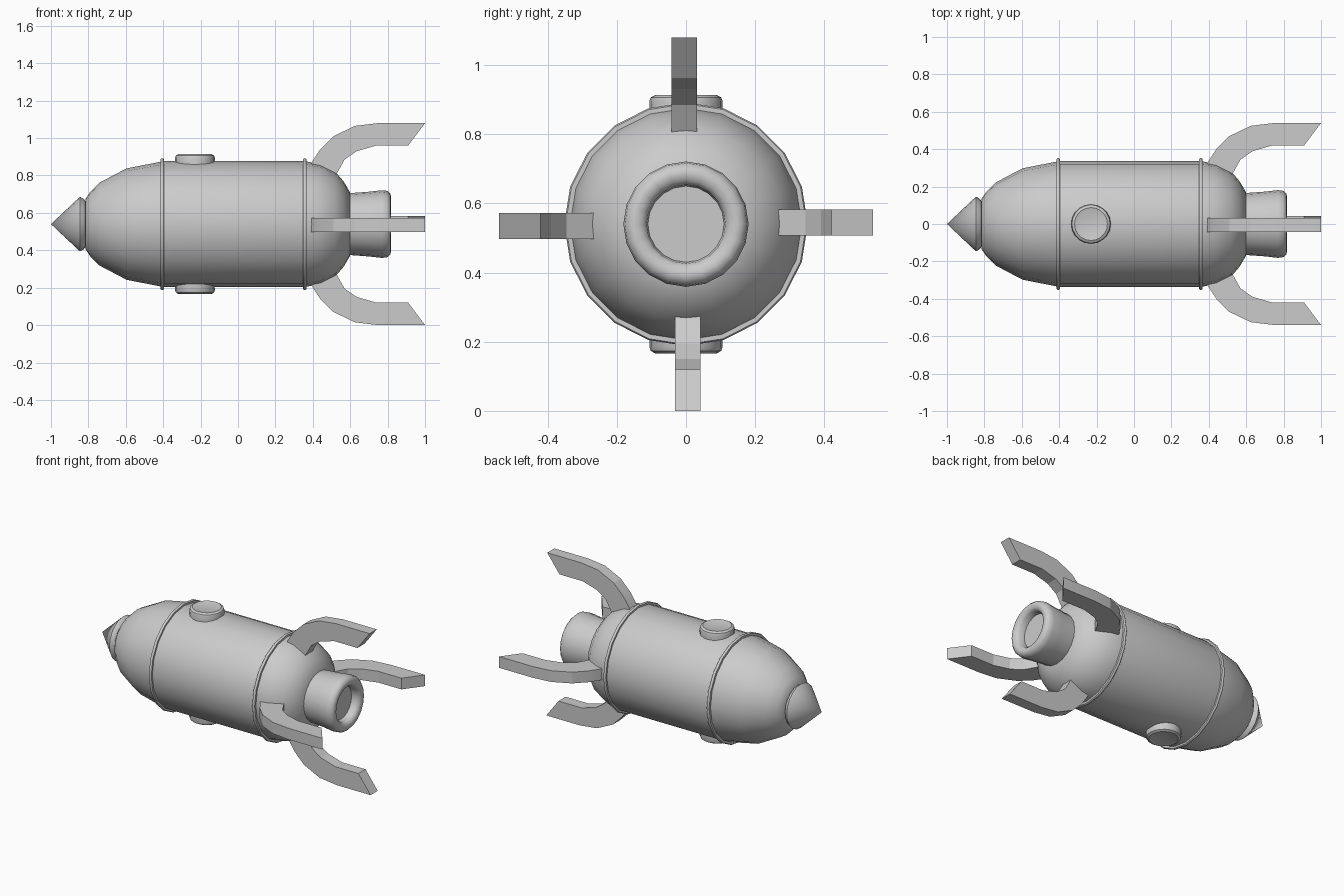
import bpy, bmesh
from math import cos, sin, pi, radians
from mathutils import Matrix, Vector

if "Cube" in bpy.data.objects:
    bpy.data.objects.remove(bpy.data.objects["Cube"])

AXIS_Z = 0.54
SIDES = 20


def finish(name, bm, angle=40):
    bmesh.ops.remove_doubles(bm, verts=bm.verts[:], dist=1e-5)
    bmesh.ops.recalc_face_normals(bm, faces=bm.faces[:])
    me = bpy.data.meshes.new(name)
    bm.to_mesh(me)
    bm.free()
    ob = bpy.data.objects.new(name, me)
    bpy.context.collection.objects.link(ob)
    bpy.ops.object.select_all(action='DESELECT')
    ob.select_set(True)
    bpy.context.view_layer.objects.active = ob
    bpy.ops.object.shade_smooth_by_angle(angle=radians(angle))
    return ob


def lathe(name, profile, matrix, closed=False, sides=SIDES):
    """Revolve (along, radius) points around local x."""
    bm = bmesh.new()
    rings = [[bm.verts.new((a, r * cos(2 * pi * i / sides), r * sin(2 * pi * i / sides)))
              for i in range(sides)] if r > 0 else [bm.verts.new((a, 0, 0))]
             for a, r in profile]
    pairs = list(zip(rings, rings[1:]))
    if closed:
        pairs.append((rings[-1], rings[0]))
    for p, q in pairs:
        for i in range(sides):
            j = (i + 1) % sides
            quad = [p[i % len(p)], p[j % len(p)], q[j % len(q)], q[i % len(q)]]
            bm.faces.new(list(dict.fromkeys(quad)))
    bm.transform(matrix)
    return finish(name, bm)


centre = Matrix.Translation((0, 0, AXIS_Z))

# Hull with rounded nose and tail
lathe("hull", [(-0.815, 0), (-0.815, 0.135), (-0.79, 0.172), (-0.74, 0.222), (-0.595, 0.298),
               (-0.40, 0.336), (0.36, 0.336), (0.44, 0.32), (0.52, 0.28), (0.565, 0.228),
               (0.60, 0.168), (0.60, 0)], centre)

# Nose cone
lathe("nose_cone", [(-1.0, 0), (-0.845, 0.146), (-0.825, 0.135), (-0.81, 0.115), (-0.81, 0)], centre)

# Seam bands
for name, x in (("front_band", -0.405), ("rear_band", 0.357)):
    lathe(name, [(x - 0.009, 0.325), (x - 0.009, 0.348), (x - 0.004, 0.352), (x + 0.004, 0.352),
                 (x + 0.009, 0.348), (x + 0.009, 0.325)], centre, closed=True)

# Engine nozzle with rounded lip and recessed disc
lathe("nozzle", [(0.59, 0), (0.59, 0.165), (0.70, 0.173), (0.77, 0.181), (0.80, 0.177),
                 (0.815, 0.162), (0.818, 0.146), (0.812, 0.127), (0.797, 0.114), (0.76, 0.11),
                 (0.76, 0)], centre)

# Portholes on top and bottom
for name, turn in (("top_porthole", -pi / 2), ("bottom_porthole", pi / 2)):
    m = Matrix.Translation((-0.23, 0, AXIS_Z)) @ Matrix.Rotation(turn, 4, 'Y')
    lathe(name, [(0.31, 0), (0.31, 0.105), (0.355, 0.106), (0.366, 0.102), (0.374, 0.088),
                 (0.372, 0.083), (0.372, 0)], m)

# Four curved fins
outline = [(0.385, 0.31), (0.40, 0.34), (0.44, 0.40), (0.51, 0.47), (0.625, 0.525), (0.75, 0.54),
           (1.0, 0.54), (0.91, 0.42), (0.74, 0.42), (0.635, 0.39), (0.57, 0.345), (0.525, 0.265),
           (0.45, 0.29)]
for k, side in enumerate(("right", "top", "left", "bottom")):
    bm = bmesh.new()
    face = bm.faces.new([bm.verts.new((x, r, -0.0325)) for x, r in outline])
    ext = bmesh.ops.extrude_face_region(bm, geom=[face])
    bmesh.ops.translate(bm, vec=Vector((0, 0, 0.075)),
                        verts=[v for v in ext["geom"] if isinstance(v, bmesh.types.BMVert)])
    bm.transform(centre @ Matrix.Rotation(k * pi / 2, 4, 'X'))
    finish(side + "_fin", bm, 15)
